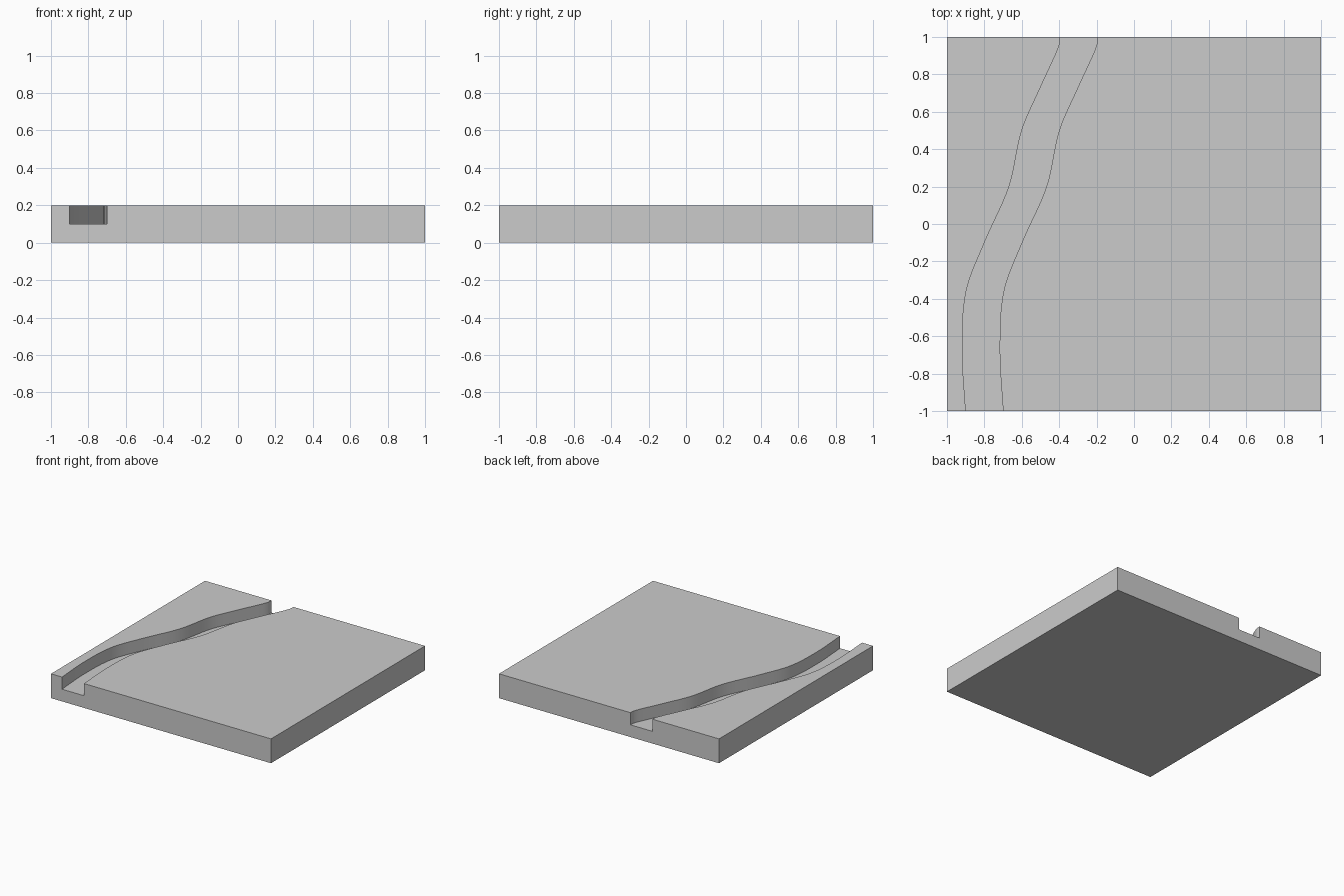
import bpy, bmesh, math

if "Cube" in bpy.data.objects:
    bpy.data.objects.remove(bpy.data.objects["Cube"])

# Left edge of the winding channel as (y, x)
PATH = [(-1.0, -0.90), (-0.67, -0.918), (-0.36, -0.897), (-0.10, -0.80),
        (0.20, -0.668), (0.50, -0.60), (0.72, -0.505), (0.90, -0.422),
        (0.96, -0.399), (1.0, -0.395)]
WIDTH, FLOOR, TOP = 0.2, 0.1, 0.2
STEPS = 8


def smooth_path(pts):
    """Cubic Hermite curve through the points."""
    def slope(i):
        a, b = pts[max(i - 1, 0)], pts[min(i + 1, len(pts) - 1)]
        return (b[1] - a[1]) / (b[0] - a[0])
    out = []
    for i in range(len(pts) - 1):
        (y0, x0), (y1, x1) = pts[i], pts[i + 1]
        h, m0, m1 = y1 - y0, slope(i), slope(i + 1)
        for k in range(STEPS):
            t = k / STEPS
            x = ((2*t**3 - 3*t**2 + 1) * x0 + (t**3 - 2*t**2 + t) * h * m0
                 + (3*t**2 - 2*t**3) * x1 + (t**3 - t**2) * h * m1)
            out.append((y0 + h * t, x))
    return out + [pts[-1]]


# Tile: channelled cross-section lofted from front to back
bm = bmesh.new()
rings = []
for y, left in smooth_path(PATH):
    right = left + WIDTH
    section = [(-1, 0), (1, 0), (1, TOP), (right, TOP), (right, FLOOR),
               (left, FLOOR), (left, TOP), (-1, TOP)]
    rings.append([bm.verts.new((x, y, z)) for x, z in section])
for a, b in zip(rings, rings[1:]):
    for i in range(8):
        j = (i + 1) % 8
        bm.faces.new((a[i], a[j], b[j], b[i]))
bm.faces.new(rings[0])
bm.faces.new(rings[-1][::-1])

# Merge the flat strips into single faces
bmesh.ops.dissolve_limit(bm, angle_limit=math.radians(0.05),
                         verts=bm.verts, edges=bm.edges)
bmesh.ops.recalc_face_normals(bm, faces=bm.faces)

mesh = bpy.data.meshes.new("channel_tile")
bm.to_mesh(mesh)
bm.free()
tile = bpy.data.objects.new("channel_tile", mesh)
bpy.context.collection.objects.link(tile)

# Smooth channel walls with crisp edges
bpy.context.view_layer.objects.active = tile
tile.select_set(True)
bpy.ops.object.shade_smooth_by_angle(angle=math.radians(30))
